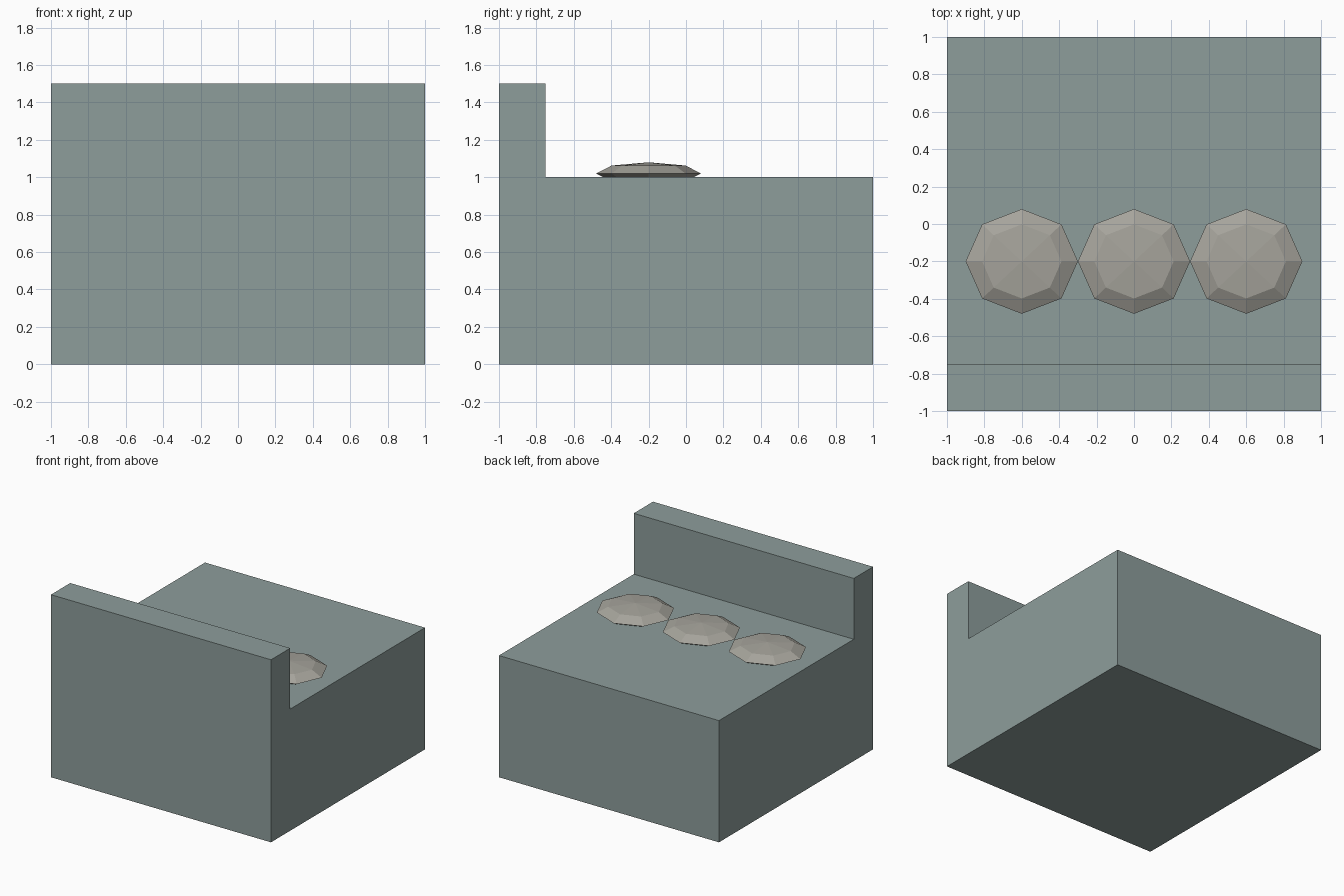
import bpy
import bmesh
from mathutils import Matrix

if "Cube" in bpy.data.objects:
    bpy.data.objects.remove(bpy.data.objects["Cube"])


def make_material(name, color):
    mat = bpy.data.materials.new(name)
    mat.diffuse_color = (*color, 1)
    mat.use_nodes = True
    mat.node_tree.nodes["Principled BSDF"].inputs["Base Color"].default_value = mat.diffuse_color
    return mat


def add_object(name, bm, mat, location=(0, 0, 0)):
    bmesh.ops.recalc_face_normals(bm, faces=bm.faces)
    mesh = bpy.data.meshes.new(name)
    bm.to_mesh(mesh)
    bm.free()
    mesh.materials.append(mat)
    obj = bpy.data.objects.new(name, mesh)
    obj.location = location
    bpy.context.collection.objects.link(obj)
    return obj


block_mat = make_material("block_grey_green", (0.27, 0.34, 0.33))
stone_mat = make_material("stone_warm_grey", (0.38, 0.37, 0.33))

# Block with raised front wall: L profile (y, z) extruded along x
profile = [(-1, 0), (1, 0), (1, 1), (-0.75, 1), (-0.75, 1.5), (-1, 1.5)]
bm = bmesh.new()
face = bm.faces.new([bm.verts.new((-1, y, z)) for y, z in profile])
ext = bmesh.ops.extrude_face_region(bm, geom=[face])
side = [v for v in ext["geom"] if isinstance(v, bmesh.types.BMVert)]
bmesh.ops.translate(bm, verts=side, vec=(2, 0, 0))
add_object("walled_block", bm, block_mat)

# Row of flattened low-poly stones, partly sunk into the top
for i, x in enumerate((-0.6, 0, 0.6)):
    bm = bmesh.new()
    bmesh.ops.create_uvsphere(bm, u_segments=8, v_segments=4, radius=1,
                              matrix=Matrix.Diagonal((0.3, 0.28, 0.06, 1)))
    add_object(f"stepping_stone_{i + 1}", bm, stone_mat, (x, -0.2, 1.02))
